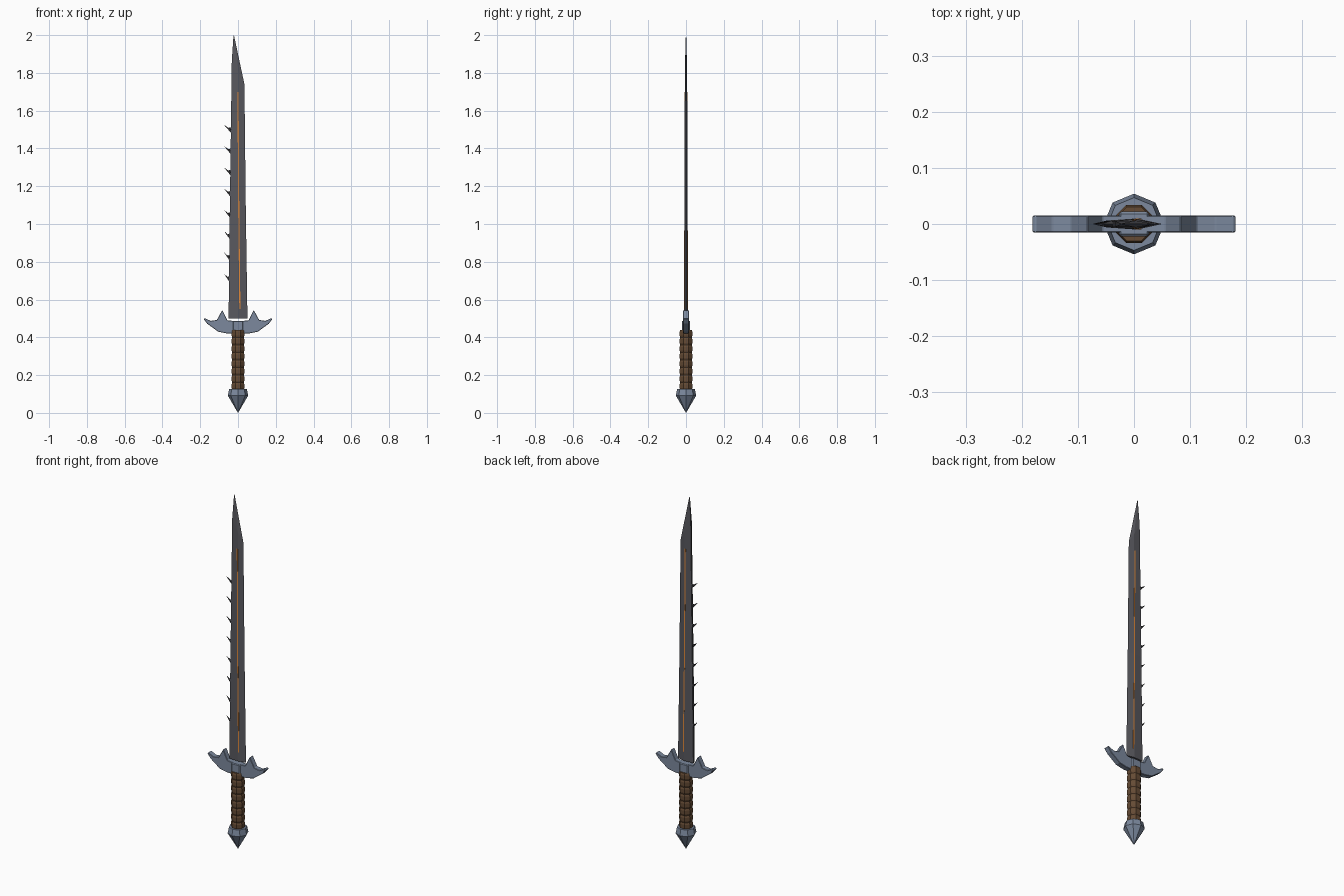
import bpy, bmesh, math

if "Cube" in bpy.data.objects:
    bpy.data.objects.remove(bpy.data.objects["Cube"])


def material(name, rgb):
    m = bpy.data.materials.new(name)
    m.diffuse_color = (*rgb, 1)
    m.use_nodes = True
    m.node_tree.nodes["Principled BSDF"].inputs["Base Color"].default_value = m.diffuse_color
    return m


dark = material("dark_steel", (0.10, 0.10, 0.115))
spine = material("black_steel", (0.05, 0.05, 0.055))
steel = material("blue_steel", (0.20, 0.25, 0.34))
leather = material("leather", (0.13, 0.07, 0.035))
orange = material("orange", (0.75, 0.25, 0.04))


def make(name, bm, mat):
    bmesh.ops.recalc_face_normals(bm, faces=bm.faces)
    me = bpy.data.meshes.new(name)
    bm.to_mesh(me)
    bm.free()
    me.materials.append(mat)
    ob = bpy.data.objects.new(name, me)
    bpy.context.collection.objects.link(ob)
    return ob


def loft(name, rings, mat):
    """Skin a stack of equal-length rings and cap both ends."""
    bm = bmesh.new()
    vs = [[bm.verts.new(p) for p in r] for r in rings]
    n = len(rings[0])
    for a, b in zip(vs, vs[1:]):
        for i in range(n):
            j = (i + 1) % n
            bm.faces.new((a[i], a[j], b[j], b[i]))
    bm.faces.new(vs[0][::-1])
    bm.faces.new(vs[-1])
    bmesh.ops.remove_doubles(bm, verts=bm.verts, dist=0.0002)
    return make(name, bm, mat)


def round_ring(r, z, n=8, ry=None, turn=0):
    return [(r * math.cos(2 * math.pi * i / n + turn),
             (ry or r) * math.sin(2 * math.pi * i / n + turn), z) for i in range(n)]


# Blade: sharp edge at +x, flat narrow spine at -x
def blade_ring(z, left, right, half, back, zr=None):
    mid = left + (right - left) * 0.55
    zr = z if zr is None else zr
    zm = z + (zr - z) * 0.55
    return [(right, 0, zr), (mid, half, zm), (left, back, z),
            (left, -back, z), (mid, -half, zm)]


blade = loft("blade", [
    blade_ring(0.50, -0.050, 0.050, 0.010, 0.006),
    blade_ring(1.10, -0.043, 0.041, 0.009, 0.006),
    blade_ring(1.86, -0.033, 0.034, 0.006, 0.005, 1.74),
    blade_ring(1.998, -0.024, -0.021, 0.001, 0.001),
], dark)
blade.data.materials.append(spine)
for p in blade.data.polygons:
    if p.normal.x < -0.9:
        p.material_index = 1

# Inlaid glowing line on both faces
loft("blade_inlay", [
    [(x + dx, y, z) for dx, y in ((-0.003, -h), (0.003, -h), (0.003, h), (-0.003, h))]
    for z, x, h in ((0.55, 0.010, 0.0100), (1.06, 0.004, 0.0091), (1.70, 0.000, 0.0073))], orange)

# Barbs along the spine
for k in range(8):
    z = 0.695 + k * 0.1125
    e = -0.0475 + (z - 0.5) * 0.0125
    bm = bmesh.new()
    tip = bm.verts.new((-0.074, 0, z + 0.042))
    low = bm.verts.new((e, 0, z - 0.002))
    top = bm.verts.new((e, 0, z + 0.030))
    notch = bm.verts.new((-0.058, 0, z + 0.024))
    side = [bm.verts.new((e - 0.004, s * 0.006, z + 0.019)) for s in (-1, 1)]
    loop = [tip, low, top, notch]
    for s in side:
        for a, b in zip(loop, loop[1:] + loop[:1]):
            bm.faces.new((a, b, s))
    make(f"barb_{k + 1}", bm, spine)

# Cross guard: mirrored outline, extruded in y
half = [(0.028, 0.487), (0.056, 0.490), (0.083, 0.545), (0.112, 0.492), (0.145, 0.487),
        (0.176, 0.502), (0.182, 0.497), (0.163, 0.472), (0.135, 0.452),
        (0.105, 0.430), (0.060, 0.421)]
outline = half + [(-x, z) for x, z in reversed(half)]
bm = bmesh.new()
face = bm.faces.new([bm.verts.new((x, -0.015, z)) for x, z in outline])
ext = bmesh.ops.extrude_face_region(bm, geom=[face])
bmesh.ops.translate(bm, vec=(0, 0.03, 0),
                    verts=[v for v in ext["geom"] if isinstance(v, bmesh.types.BMVert)])
guard = make("cross_guard", bm, steel)
bev = guard.modifiers.new("chamfer", "BEVEL")
bev.width = 0.002
bev.segments = 1

# Block in the middle of the guard
bm = bmesh.new()
bmesh.ops.create_cube(bm, size=1)
bmesh.ops.scale(bm, vec=(0.054, 0.044, 0.052), verts=bm.verts)
bmesh.ops.translate(bm, vec=(0, 0, 0.461), verts=bm.verts)
block = make("guard_block", bm, steel)
bev = block.modifiers.new("chamfer", "BEVEL")
bev.width = 0.004
bev.segments = 1

# Wrapped grip
rings, bands = [], 8
step = 0.32 / bands
for k in range(bands):
    z = 0.12 + k * step
    for f, r in ((0.0, 0.033), (0.25, 0.0365), (0.75, 0.0365)):
        rings.append(round_ring(r, z + f * step, 8, turn=math.pi / 8))
rings.append(round_ring(0.033, 0.44, 8, turn=math.pi / 8))
loft("grip", rings, leather)

# Pointed pommel
loft("pommel", [round_ring(0.0003, 0.0), round_ring(0.054, 0.092),
                round_ring(0.047, 0.126)], steel)
